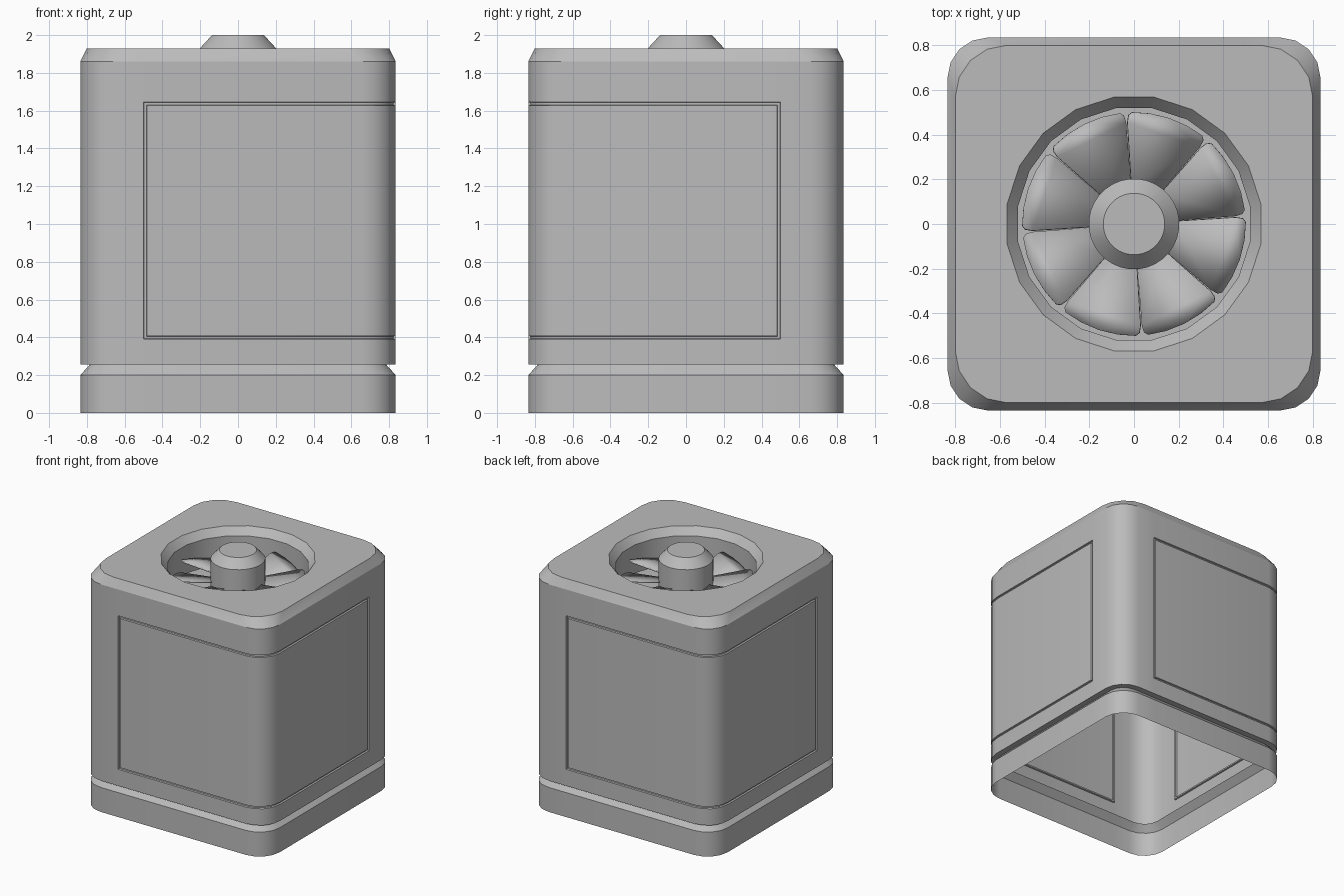
import bpy, bmesh, math
from mathutils import Matrix, Vector

cube = bpy.data.objects.get("Cube")
if cube:
    bpy.data.objects.remove(cube, do_unlink=True)

# Single painted-metal colour
grey = bpy.data.materials.new("metal_grey")
grey.use_nodes = True
grey.diffuse_color = (0.5, 0.5, 0.5, 1)
grey.node_tree.nodes["Principled BSDF"].inputs["Base Color"].default_value = (0.5, 0.5, 0.5, 1)


def finish(name, bm):
    """Smooth shading with sharp creases, then make the object."""
    bm.normal_update()
    for f in bm.faces:
        f.smooth = True
    for e in bm.edges:
        e.smooth = e.calc_face_angle(0) < math.radians(25)
    mesh = bpy.data.meshes.new(name)
    bm.to_mesh(mesh)
    bm.free()
    mesh.materials.append(grey)
    obj = bpy.data.objects.new(name, mesh)
    bpy.context.collection.objects.link(obj)
    return obj


def ring_square(bm, z, half, radius):
    """Rounded square; each side has one extra point where a panel ends."""
    verts = []
    for k in range(4):
        c = half - radius
        pts = [(c + radius * math.cos(a), c + radius * math.sin(a))
               for a in (i * math.pi / 8 for i in range(5))]
        pts.append((0.5 if k % 2 == 0 else -0.5, half))
        turn = Matrix.Rotation(k * math.pi / 2, 3, 'Z')
        verts += [bm.verts.new(turn @ Vector((x, y, z))) for x, y in pts]
    return verts


def ring_circle(bm, z, radius, sides):
    return [bm.verts.new((radius * math.cos(a), radius * math.sin(a), z))
            for a in ((i + 0.5) * math.tau / sides for i in range(sides))]


def loft(bm, rings):
    rows = []
    for a, b in zip(rings, rings[1:]):
        n = len(a)
        rows.append([bm.faces.new((a[i], a[(i + 1) % n], b[(i + 1) % n], b[i]))
                     for i in range(n)])
    return rows


# Housing: open-bottomed shell with base, recessed seam, body and chamfered top
bm = bmesh.new()
profile = [(0, 0.835, 0.18), (0.2, 0.835, 0.18), (0.255, 0.785, 0.13),
           (0.255, 0.835, 0.18), (0.39, 0.835, 0.18), (1.645, 0.835, 0.18),
           (1.86, 0.835, 0.18), (1.93, 0.8, 0.23)]
outer = [ring_square(bm, *p) for p in profile]
rows = loft(bm, outer)

# Fan well sunk into the top
well = [ring_circle(bm, z, r, 20)
        for z, r in ((1.93, 0.575), (1.87, 0.525), (1.64, 0.525))]
loft(bm, well)
bm.faces.new(well[-1])

# Flat top around the well
rim = []
for loop in (outer[-1], well[0]):
    rim += [bm.edges.get((loop[i - 1], loop[i])) for i in range(len(loop))]
top = bmesh.ops.triangle_fill(bm, edges=rim, use_beauty=True, normal=(0, 0, 1))
bm.normal_update()
for f in top["geom"]:
    if isinstance(f, bmesh.types.BMFace) and f.normal.z < 0:
        f.normal_flip()

# Two access panels wrapping opposite corners, outlined by a narrow groove
wall = rows[4]
for start in (5, 17):
    border = bmesh.ops.inset_region(bm, faces=wall[start:start + 6], thickness=0.018,
                                    use_boundary=True, use_even_offset=True)["faces"]
    bm.normal_update()
    bmesh.ops.inset_region(bm, faces=border, thickness=0.003, depth=-0.012,
                           use_boundary=True, use_even_offset=True)
    bm.normal_update()
finish("housing", bm)

# Fan hub with a tapered cap
bm = bmesh.new()
hub = [ring_circle(bm, z, r, 32)
       for z, r in ((1.64, 0.203), (1.93, 0.203), (2.0, 0.138))]
loft(bm, hub)
bm.faces.new(hub[-1])
finish("fan_hub", bm)

# Fan blades: pitched flat sectors with rounded tips
half_angle = math.radians(22.1)
edge = [(0.18, -1), (0.455, -1), (0.488, -0.96), (0.5, -0.87), (0.5, -0.45)]
outline = edge + [(0.5, 0)] + [(r, -s) for r, s in reversed(edge)]
for k in range(8):
    bm = bmesh.new()
    verts = []
    for r, s in outline:
        x, y = r * math.cos(s * half_angle), r * math.sin(s * half_angle)
        verts.append(bm.verts.new((x, y, 1.745 + 0.25 * y)))
    bm.faces.new(verts)
    bmesh.ops.rotate(bm, verts=bm.verts, matrix=Matrix.Rotation(math.radians(26.5 + 45 * k), 3, 'Z'))
    blade = finish(f"fan_blade_{k + 1}", bm)
    thick = blade.modifiers.new("thickness", 'SOLIDIFY')
    thick.thickness = 0.012
    thick.offset = -1
